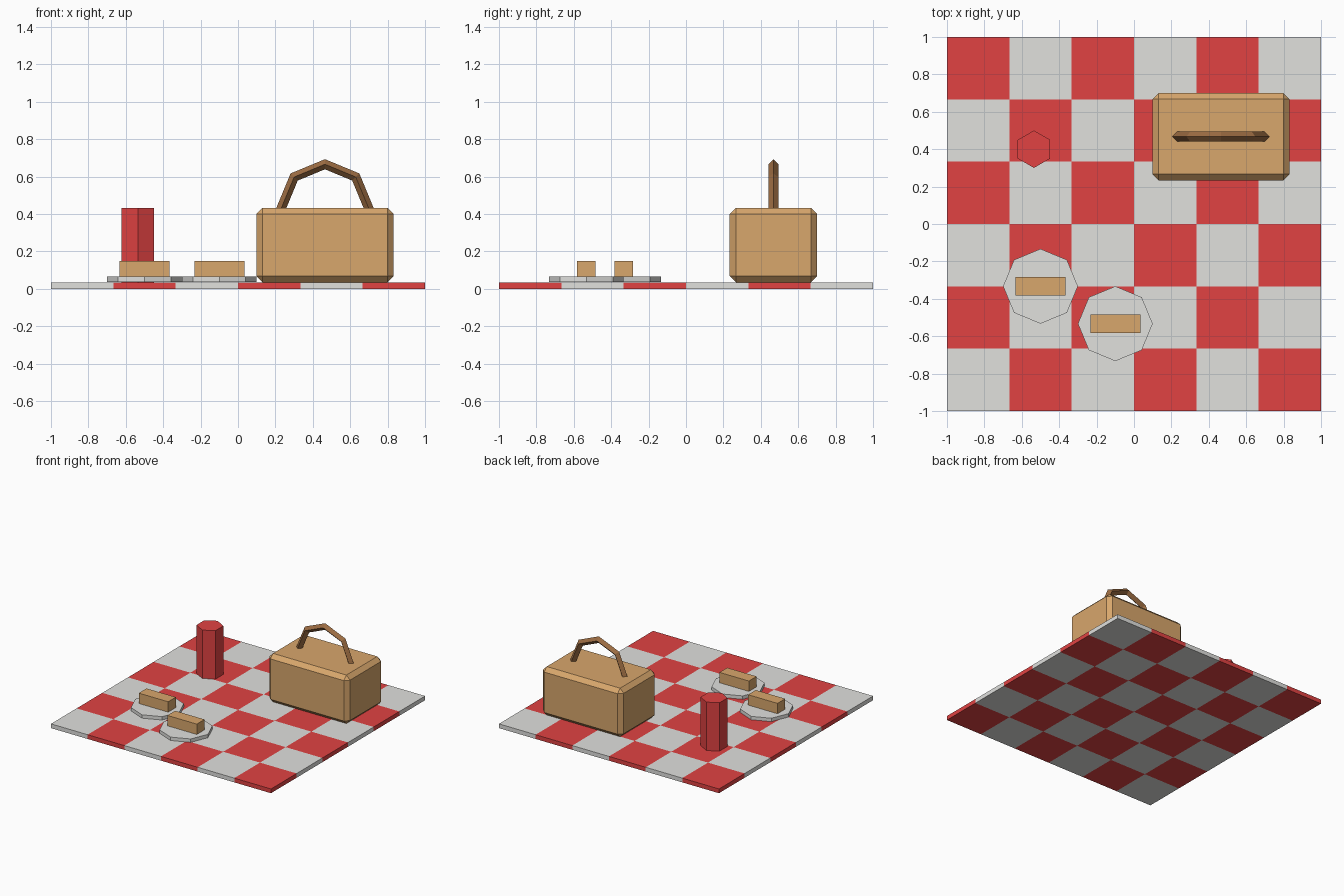
import bpy
import bmesh
import math
from mathutils import Vector

cube = bpy.data.objects.get("Cube")
if cube:
    bpy.data.objects.remove(cube, do_unlink=True)


def material(name, rgb):
    m = bpy.data.materials.new(name)
    m.use_nodes = True
    m.diffuse_color = (*rgb, 1)
    m.node_tree.nodes["Principled BSDF"].inputs["Base Color"].default_value = (*rgb, 1)
    return m


WHITE = material("off_white", (0.75, 0.75, 0.73))
RED = material("red", (0.75, 0.055, 0.055))
WICKER = material("wicker_tan", (0.69, 0.385, 0.15))
BROWN = material("handle_brown", (0.33, 0.15, 0.055))


def finish(bm, name, *mats):
    mesh = bpy.data.meshes.new(name)
    bm.to_mesh(mesh)
    bm.free()
    for m in mats:
        mesh.materials.append(m)
    obj = bpy.data.objects.new(name, mesh)
    bpy.context.collection.objects.link(obj)
    return obj


def box(name, center, size, mat):
    bm = bmesh.new()
    bmesh.ops.create_cube(bm, size=1)
    bmesh.ops.scale(bm, vec=size, verts=bm.verts)
    obj = finish(bm, name, mat)
    obj.location = center
    return obj


def prism(name, x, y, bottom, top, radius, sides, mat):
    """Upright prism with one corner pointing along y."""
    bm = bmesh.new()
    rim = [bm.verts.new((radius * math.sin(math.tau * i / sides),
                         -radius * math.cos(math.tau * i / sides), 0))
           for i in range(sides)]
    base = bm.faces.new(rim)
    moved = bmesh.ops.extrude_face_region(bm, geom=[base])["geom"]
    bmesh.ops.translate(bm, vec=(0, 0, top - bottom),
                        verts=[v for v in moved if isinstance(v, bmesh.types.BMVert)])
    if not base.is_valid or len(bm.faces) < sides + 2:
        bm.faces.new(rim)
    bmesh.ops.recalc_face_normals(bm, faces=bm.faces)
    obj = finish(bm, name, mat)
    obj.location = (x, y, bottom)
    return obj


# Chequered blanket, six squares each way
CLOTH = 0.035
bm = bmesh.new()
bmesh.ops.create_grid(bm, x_segments=6, y_segments=6, size=1)
for f in bm.faces:
    c = f.calc_center_median()
    f.material_index = (math.floor((c.x + 1) * 3) + math.floor((c.y + 1) * 3)) % 2
blanket = finish(bm, "blanket", WHITE, RED)
solid = blanket.modifiers.new("thickness", "SOLIDIFY")
solid.thickness = CLOTH
solid.offset = 1

# Basket with chamfered edges
TOP = 0.433
BX, BY = 0.465, 0.467
basket = box("basket", (BX, BY, (CLOTH + TOP) / 2), (0.733, 0.467, TOP - CLOTH), WICKER)
bevel = basket.modifiers.new("chamfer", "BEVEL")
bevel.width = 0.033
bevel.segments = 1

# Arched handle: half an eight-sided ring with a diamond section
RING, TUBE = 0.233, 0.027
bm = bmesh.new()
loops = []
for i in range(5):
    a = math.pi * i / 4
    out = Vector((math.cos(a), 0, math.sin(a)))
    side = Vector((0, 1, 0))
    loops.append([bm.verts.new(out * RING + d * TUBE) for d in (out, side, -out, -side)])
for p, q in zip(loops, loops[1:]):
    for k in range(4):
        n = (k + 1) % 4
        bm.faces.new((p[k], p[n], q[n], q[k]))
bm.faces.new(loops[0])
bm.faces.new(loops[-1])
bmesh.ops.recalc_face_normals(bm, faces=bm.faces)
handle = finish(bm, "basket_handle", BROWN)
handle.location = (BX, BY, TOP)

# Hexagonal cup
prism("cup", -0.535, 0.4, CLOTH, TOP, 0.1, 6, RED)

# Plates, each with a sandwich
for label, x, y in (("back", -0.5, -0.333), ("front", -0.1, -0.533)):
    prism(label + "_plate", x, y, 0.037, 0.065, 0.2, 8, WHITE)
    box(label + "_sandwich", (x, y, 0.107), (0.267, 0.1, 0.086), WICKER)
